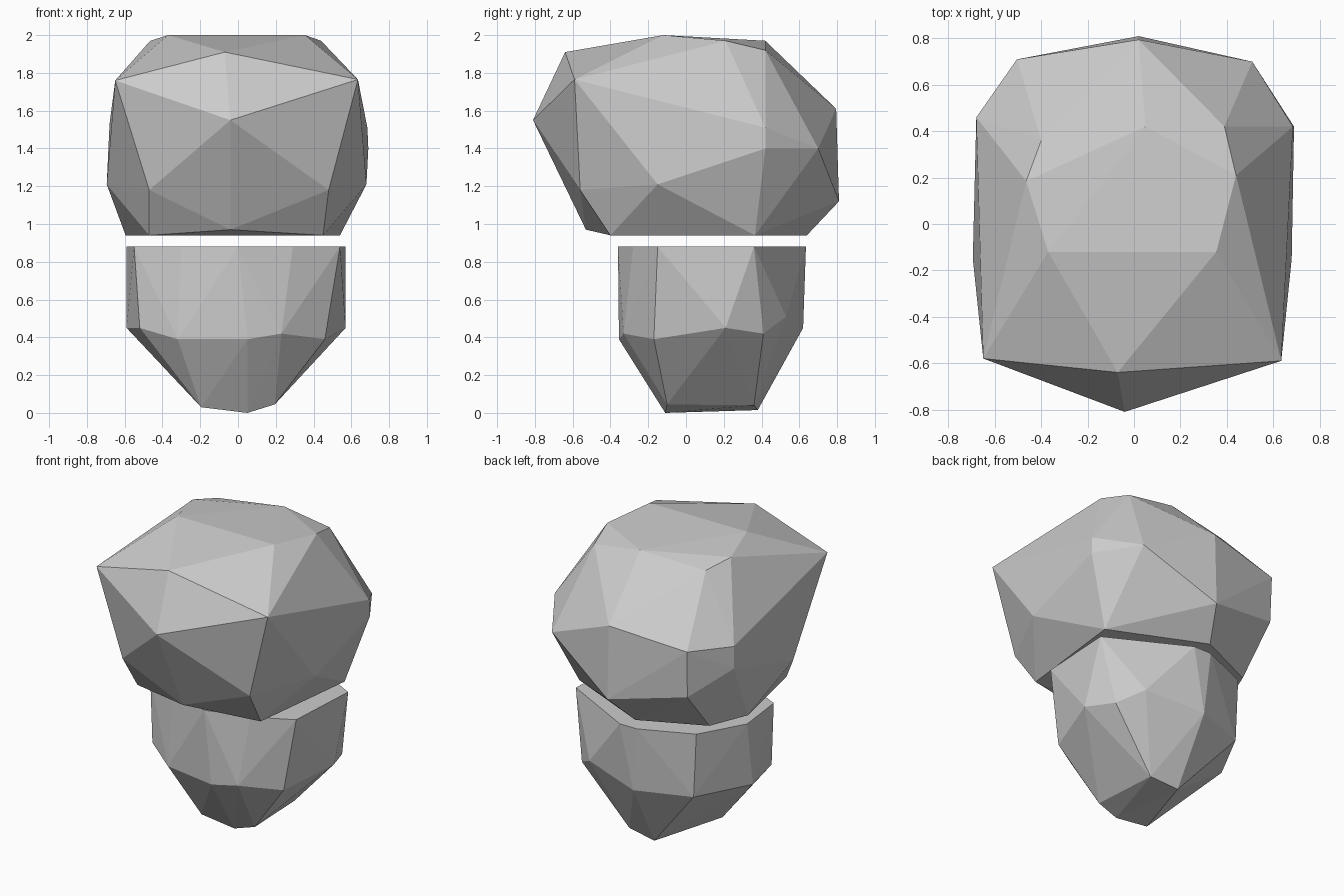
import bpy, bmesh


def at_height(z, outline):
    # lift a flat outline to one height
    return [(x, y, z) for x, y in outline]


def faceted_block(name, points):
    # convex low-poly stone wrapped around its corner points
    mesh = bpy.data.meshes.new(name)
    bm = bmesh.new()
    for p in points:
        bm.verts.new(p)
    res = bmesh.ops.convex_hull(bm, input=bm.verts[:])
    loose = [v for v in bm.verts if not v.link_faces]
    bmesh.ops.delete(bm, geom=loose, context='VERTS')
    bmesh.ops.recalc_face_normals(bm, faces=bm.faces[:])
    bm.to_mesh(mesh)
    bm.free()
    obj = bpy.data.objects.new(name, mesh)
    bpy.context.collection.objects.link(obj)
    return obj


# upper block: flat base, side corners, pointed front, rounded crown
base = at_height(0.94, [(-0.47, -0.40), (0.45, -0.40), (0.54, 0.365),
                        (-0.07, 0.64), (-0.49, 0.45), (-0.595, 0.19)])
front = [(-0.04, -0.53, 0.97), (-0.47, -0.56, 1.18), (0.48, -0.56, 1.18),
         (-0.04, -0.81, 1.55), (-0.65, -0.58, 1.76), (0.635, -0.59, 1.765),
         (-0.07, -0.64, 1.91)]
sides = [(-0.695, -0.15, 1.21), (0.68, -0.15, 1.21),
         (-0.68, 0.46, 1.38), (-0.68, 0.46, 1.53),
         (0.69, 0.42, 1.40), (0.685, 0.42, 1.51)]
back = [(0.51, 0.70, 1.40), (-0.505, 0.71, 1.54), (-0.50, 0.70, 1.23),
        (0.02, 0.795, 1.61), (0.02, 0.81, 1.12)]
crown = [(-0.37, -0.12, 2.0), (0.355, -0.12, 2.0),
         (-0.465, 0.185, 1.97), (0.44, 0.21, 1.97),
         (-0.40, 0.36, 1.93), (0.39, 0.42, 1.92), (0.05, 0.42, 1.97)]
faceted_block("upper_block", base + front + sides + back + crown)

# lower block: flat rim, middle ring, small foot
rim = at_height(0.88, [(0.57, 0.36), (0.05, 0.635), (-0.08, 0.635), (-0.42, 0.49),
                       (-0.59, 0.19), (-0.55, -0.15), (-0.30, -0.27), (0.0, -0.36),
                       (0.29, -0.28), (0.54, -0.15)])
middle = at_height(0.45, [(0.57, 0.21), (-0.04, 0.62), (-0.40, 0.49),
                          (-0.59, 0.13), (-0.52, -0.17)])
middle += [(0.49, 0.41, 0.42), (0.35, 0.53, 0.51), (0.46, -0.17, 0.39),
           (0.23, -0.33, 0.42), (0.05, -0.355, 0.39), (-0.32, -0.29, 0.39)]
foot = [(0.05, -0.11, 0.0), (0.195, -0.10, 0.045), (-0.195, -0.11, 0.03),
        (0.17, 0.36, 0.04), (-0.03, 0.38, 0.015)]
faceted_block("lower_block", rim + middle + foot)
